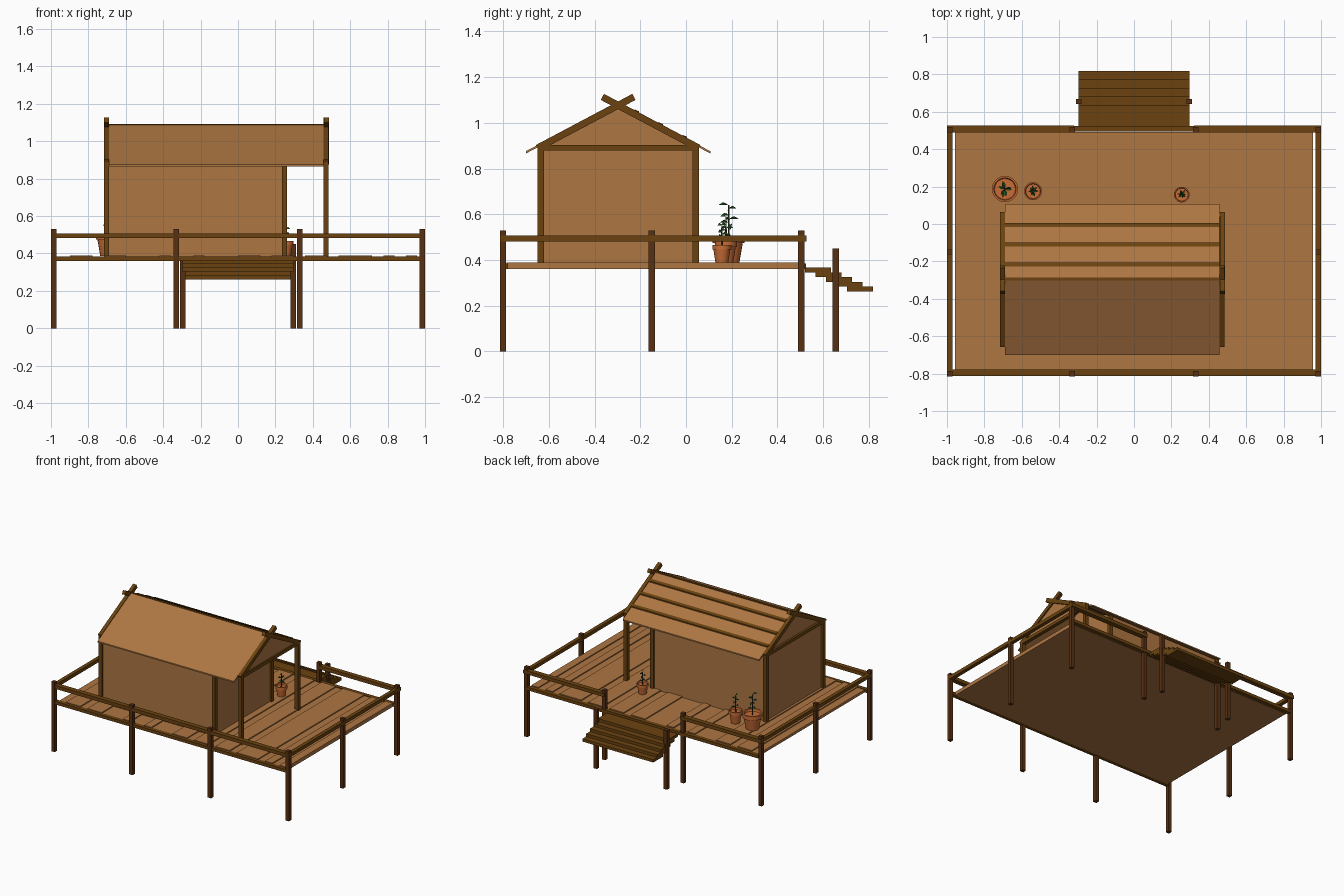
import bpy, bmesh, math, random
from mathutils import Vector

if "Cube" in bpy.data.objects:
    bpy.data.objects.remove(bpy.data.objects["Cube"])
random.seed(4)

def mat(name, c):
    m = bpy.data.materials.new(name)
    m.diffuse_color = (*c, 1)
    m.use_nodes = True
    m.node_tree.nodes["Principled BSDF"].inputs["Base Color"].default_value = m.diffuse_color
    return m

WOOD = mat("light_wood", (0.42, 0.18, 0.055))
BEAM = mat("brown_beam", (0.145, 0.055, 0.005))
POST = mat("dark_post", (0.098, 0.03, 0.006))
CLAY = mat("terracotta", (0.58, 0.15, 0.035))
LEAF = mat("leaf_green", (0.035, 0.16, 0.03))
STEM = mat("stem_brown", (0.06, 0.05, 0.025))

def mesh(name, verts, faces, m):
    me = bpy.data.meshes.new(name)
    me.from_pydata(verts, [], faces)
    bm = bmesh.new()
    bm.from_mesh(me)
    bmesh.ops.recalc_face_normals(bm, faces=bm.faces)
    bm.to_mesh(me)
    bm.free()
    me.materials.append(m)
    ob = bpy.data.objects.new(name, me)
    bpy.context.collection.objects.link(ob)
    return ob

def prism(name, profile, x0, x1, m):
    """Extrude a (y, z) profile along x."""
    n = len(profile)
    v = [(x, y, z) for x in (x0, x1) for y, z in profile]
    f = [tuple(range(n)), tuple(range(n, 2 * n))]
    f += [(i, (i + 1) % n, n + (i + 1) % n, n + i) for i in range(n)]
    return mesh(name, v, f, m)

def box(name, x0, x1, y0, y1, z0, z1, m):
    return prism(name, [(y0, z0), (y1, z0), (y1, z1), (y0, z1)], x0, x1, m)

def post(name, x, y, z0, z1, m, w=0.028):
    h = w / 2
    return box(name, x - h, x + h, y - h, y + h, z0, z1, m)

# deck base and planks set at slightly uneven heights
box("deck_base", -0.957, 0.957, -0.785, 0.492, 0.361, 0.377, WOOD)
steps = {1, 3, 4, 6, 9, 10, 12, 13, 16, 18, 19, 21, 22, 24, 25, 28, 29, 30, 31}
w, high = 1.914 / 32, False
for k in range(32):
    if k in steps:
        high = not high
    x = -0.957 + k * w
    box("deck_plank", x, x + w, -0.785, 0.492, 0.376, 0.389 if high else 0.381, WOOD)

# deck edge beams and railings
for y in (-0.795, 0.51):
    box("edge_beam", -0.975, 0.975, y - 0.015, y + 0.015, 0.361, 0.384, BEAM)
    for x in (-0.985, -0.33, 0.33, 0.985):
        post("deck_post", x, y - 0.006, 0, 0.53, POST)
box("front_rail", -1, 1, -0.814, -0.777, 0.482, 0.508, BEAM)
for s in (-1, 1):
    box("back_rail", *sorted((s * 0.32, s * 1.0)), 0.49, 0.527, 0.482, 0.508, BEAM)
    box("side_rail", s * 0.985 - 0.014, s * 0.985 + 0.014, -0.8, 0.51, 0.482, 0.508, BEAM)
    post("deck_post", s * 0.985, -0.15, 0, 0.53, POST)
    post("stair_post", s * 0.295, 0.655, 0, 0.45, POST)

# stairs
for i in range(5):
    y, z = 0.635 + i * 0.046, 0.367 - i * 0.021
    box("stair_tread", -0.298, 0.298, y - 0.115, y, z - 0.021, z, BEAM)

# house body and gables
RY, RZ, SL = -0.297, 1.09, 0.53        # ridge position and roof slope
F, B = -0.64, 0.045
def roof_z(y):
    return RZ - SL * abs(y - RY)
def gable(d):
    return [(F, roof_z(F) - d), (RY, RZ - d), (B, roof_z(B) - d)]
prism("house_walls", [(B, 0.38), (F, 0.38)] + gable(0.014), -0.70, 0.25, WOOD)
prism("porch_gable", gable(0.014), 0.462, 0.474, WOOD)

# house frame
for x in (-0.703, 0.249, 0.471):
    for y in (-0.635, 0.043):
        post("house_post", x, y, 0.38, 0.893, BEAM)
for x in (-0.703, 0.471):
    box("tie_beam", x - 0.0135, x + 0.0135, -0.649, 0.057, 0.88, 0.904, BEAM)
    for s in (-1, 1):
        # rafters cross past the ridge
        a, b = 0.36 * s, -0.062 * s
        za, zb = RZ - 0.36 * SL, RZ + 0.062 * SL
        n = Vector((SL * s, 1)).normalized() * 0.03
        t, e = 0.004, [(a, za), (b, zb)]
        prof = [(RY + p, q + t) for p, q in e]
        prof += [(RY + p - n.x, q + t - n.y) for p, q in reversed(e)]
        o = 0.001 * s
        prism("rafter", prof, x - 0.0135 + o, x + 0.0135 + o, BEAM)

# roof panels, ridge beam and battens on the back slope
for s in (-1, 1):
    e = RY + s * 0.404
    prism("roof_panel", [(RY, RZ), (e, roof_z(e)), (e, roof_z(e) - 0.01), (RY, RZ - 0.012)],
          -0.69, 0.457, WOOD)
box("ridge_beam", -0.69, 0.457, RY - 0.004, RY + 0.012, RZ - 0.02, RZ + 0.001, BEAM)
for y in (-0.005, -0.11, -0.216):
    h = 0.010
    prism("roof_batten", [(y - h, roof_z(y - h) + 0.007), (y + h, roof_z(y + h) + 0.009),
                          (y + h, roof_z(y + h) - 0.015), (y - h, roof_z(y - h) - 0.015)],
          -0.69, 0.457, BEAM)

# potted plants
def lathe(name, x, y, prof, m, n=20):
    v = [(x + r * math.cos(i * math.tau / n), y + r * math.sin(i * math.tau / n), z)
         for r, z in prof for i in range(n)]
    f = [(k * n + i, k * n + (i + 1) % n, (k + 1) * n + (i + 1) % n, (k + 1) * n + i)
         for k in range(len(prof) - 1) for i in range(n)]
    f += [tuple(range(n)), tuple(range((len(prof) - 1) * n, len(prof) * n))]
    ob = mesh(name, v, f, m)
    bpy.context.view_layer.objects.active = ob
    ob.select_set(True)
    bpy.ops.object.shade_smooth_by_angle(angle=math.radians(30))
    ob.select_set(False)

def plant(x, y, r, h, top):
    z = 0.386
    lathe("plant_pot", x, y, [(r * 0.66, z), (r * 0.88, z + h * 0.74), (r, z + h * 0.74),
          (r, z + h), (r * 0.86, z + h), (r * 0.8, z + h * 0.85)], CLAY)
    z0 = z + h * 0.85
    lathe("plant_stem", x, y, [(0.005, z0), (0.003, top)], STEM, 6)
    for i in range(8):
        a = i * 2.4 + random.random()
        zz = z0 + (top - z0) * (0.3 + 0.7 * i / 7)
        d, p = Vector((math.cos(a), math.sin(a), 0)), Vector((-math.sin(a), math.cos(a), 0))
        L = r * random.uniform(0.5, 0.7)
        c = Vector((x, y, zz))
        up = Vector((0, 0, 0.012))
        mesh("plant_leaf", [c, c + d * L * 0.5 + p * L * 0.22 + up,
                            c + d * L, c + d * L * 0.5 - p * L * 0.22 + up],
             [(0, 1, 2), (0, 2, 3)], LEAF)

plant(-0.69, 0.187, 0.07, 0.12, 0.64)
plant(-0.54, 0.175, 0.048, 0.095, 0.59)
plant(0.255, 0.157, 0.042, 0.08, 0.55)
